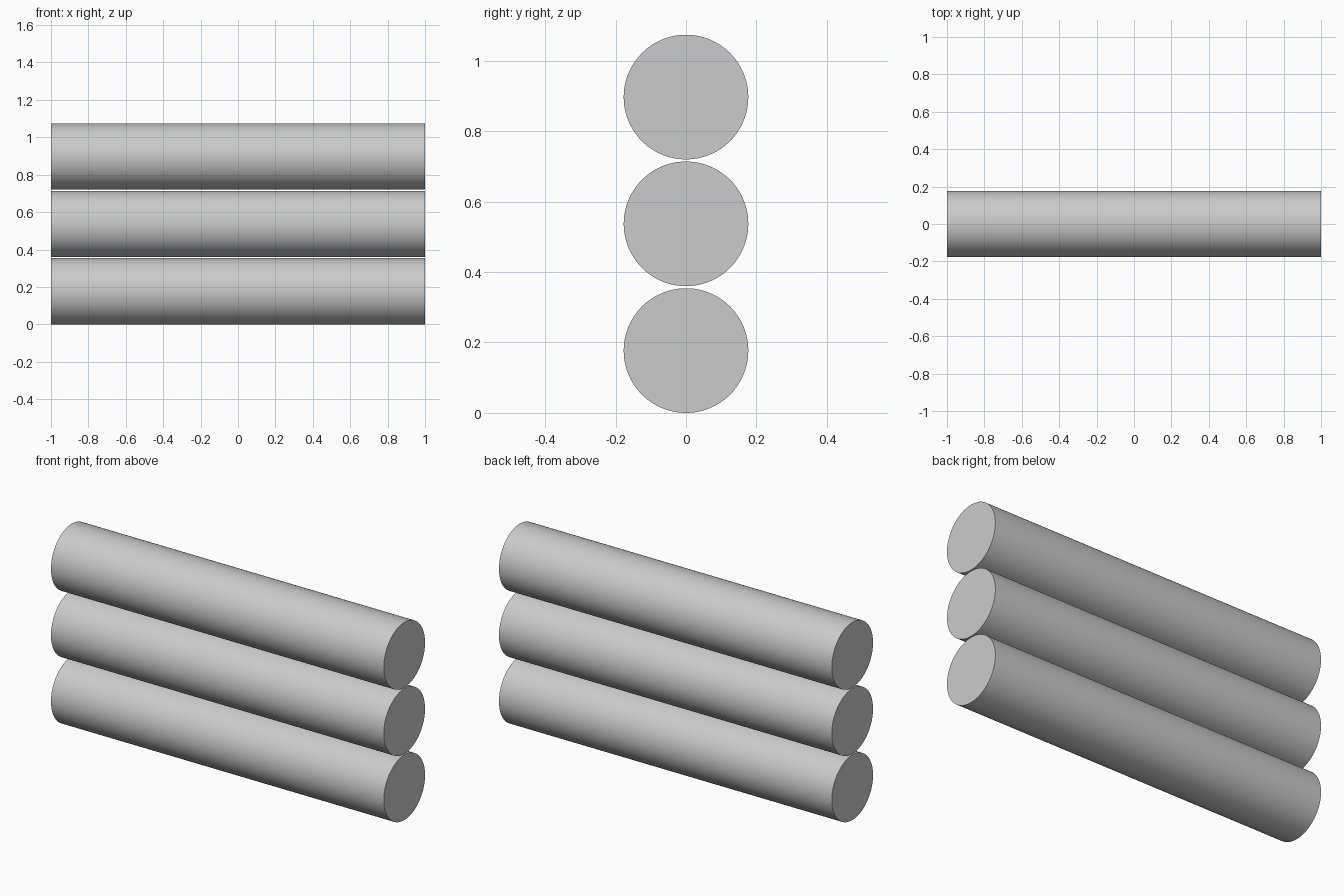
import bpy
import math

cube = bpy.data.objects.get("Cube")
if cube:
    bpy.data.objects.remove(cube, do_unlink=True)

RADIUS = 0.177
SPACING = 0.36
LENGTH = 2.0

# Plain light grey
grey = bpy.data.materials.new("light_grey")
grey.use_nodes = True
color = (0.6, 0.6, 0.6, 1.0)
grey.diffuse_color = color
grey.node_tree.nodes["Principled BSDF"].inputs["Base Color"].default_value = color


def add_log(name, z):
    """Round bar lying along x, with flat ends."""
    bpy.ops.mesh.primitive_cylinder_add(
        vertices=96, radius=RADIUS, depth=LENGTH,
        location=(0, 0, z), rotation=(0, math.pi / 2, 0))
    log = bpy.context.object
    log.name = name
    log.data.materials.append(grey)
    bpy.ops.object.shade_smooth_by_angle(angle=math.radians(30))


# Stack of three bars with a narrow gap between them
for i, name in enumerate(("bottom_log", "middle_log", "top_log")):
    add_log(name, RADIUS + i * SPACING)
